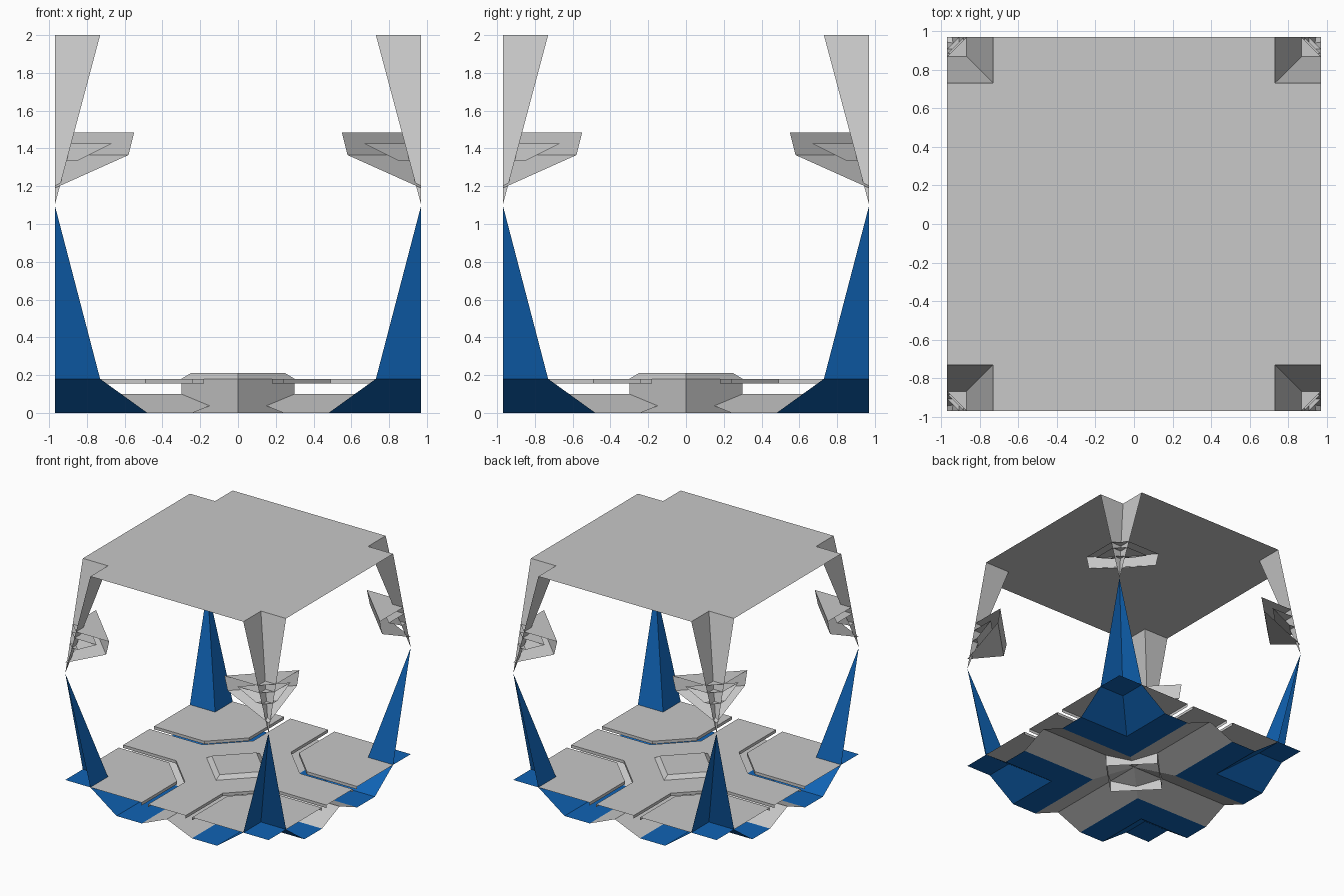
import bpy, bmesh, math
from mathutils import Matrix

cube = bpy.data.objects.get("Cube")
if cube:
    bpy.data.objects.remove(cube, do_unlink=True)


def make_material(name, color):
    mat = bpy.data.materials.new(name)
    mat.use_nodes = True
    mat.diffuse_color = color
    mat.node_tree.nodes["Principled BSDF"].inputs["Base Color"].default_value = color
    return mat


GREY = make_material("light grey", (0.58, 0.58, 0.58, 1))
BLUE = make_material("deep blue", (0.005, 0.125, 0.46, 1))

E = 0.97      # outer edge of the module
N = 0.73      # corner notch
B = 0.48      # inner foot of the corner slope
G = 0.24      # edge of the V-shaped groove
FLOOR, TIP, ROOF = 0.18, 1.1, 2.0


def build(name, mat, faces, turns=4):
    """Make one mesh from faces given in the +x +y quarter, turned around z."""
    bm = bmesh.new()
    for i in range(turns):
        turn = Matrix.Rotation(i * math.pi / 2, 3, 'Z')
        for face in faces:
            bm.faces.new([bm.verts.new(turn @ Matrix.Identity(3) @ bm_vec(p)) for p in face])
    bmesh.ops.remove_doubles(bm, verts=bm.verts, dist=0.0005)
    mesh = bpy.data.meshes.new(name)
    bm.to_mesh(mesh)
    bm.free()
    mesh.materials.append(mat)
    obj = bpy.data.objects.new(name, mesh)
    bpy.context.collection.objects.link(obj)
    return obj


def bm_vec(p):
    return Matrix.Identity(3).col[0] * p[0] + Matrix.Identity(3).col[1] * p[1] \
        + Matrix.Identity(3).col[2] * p[2]


def mirrored(faces):
    """Add the copies mirrored across the quarter's diagonal."""
    return faces + [[(y, x, z) for x, y, z in reversed(f)] for f in faces]


def flat(points, z):
    return [(x, y, z) for x, y in points]


def walls(points, z0, z1):
    """Strip of upright faces below an open line of points."""
    return [[(*a, z0), (*b, z0), (*b, z1), (*a, z1)] for a, b in zip(points, points[1:])]


def pillar(z):
    return mirrored([[(E, E, TIP), (E, N, z), (N, N, z)]])


# Roof sheet with notched corners
build("roof", GREY, [
    [(0, 0, ROOF), (E, 0, ROOF), (E, N, ROOF), (N, N, ROOF), (N, E, ROOF), (0, E, ROOF)]])

# Folded corner pillars, meeting tip to tip
build("upper_pillars", GREY, pillar(ROOF))
build("lower_pillars", BLUE, pillar(FLOOR))

# Hollow corner brackets behind the upper pillars
def span(a, b, z):
    """Two points on the outer sides, from a to the mirrored b."""
    return [(a, E, z), (E, b, z)]


def sheet(a, za, b, zb):
    return span(a, a, za) + span(b, b, zb)[::-1]


HIGH, MID = 1.485, 1.365
build("bracket_shells", GREY, [
    sheet(0.55, HIGH, 0.867, HIGH),
    sheet(0.55, HIGH, 0.58, MID),
    span(0.58, 0.58, MID) + [(E, E, 1.19)]])
build("bracket_inserts", GREY, [
    sheet(0.67, 1.425, 0.88, 1.425),
    sheet(0.67, 1.425, 0.85, 1.335),
    sheet(0.85, 1.335, 0.905, 1.335)])

# Corner floor panels with a turned-down rim along the gap
rim = [(G, E), (G, 0.49), (0.49, G), (E, G)]
build("corner_panels", GREY,
      [flat(rim + [(E, N), (N, N), (N, E)], FLOOR)] + walls(rim, 0.155, FLOOR))

# Cross-shaped walkway with a wide middle
edge = [(0.18, E), (0.18, 0.465), (0.465, 0.18), (E, 0.18)]
build("cross_walkway", GREY,
      [flat([(0, 0), (0, E)] + edge + [(E, 0)], FLOOR)] + walls(edge, 0.155, FLOOR))

# Diamond hub: raised pad above, open sleeve below
R, T = 0.3, 0.25
build("centre_pad", GREY, [
    [(R, 0, FLOOR), (0, R, FLOOR), (0, T, 0.21), (T, 0, 0.21)],
    [(0, 0, 0.21), (T, 0, 0.21), (0, T, 0.21)]])
build("hub_sleeve", GREY, walls([(R, 0), (0, R)], 0, FLOOR))

# V-shaped grooves crossing the underside
build("underside_grooves", GREY, mirrored([
    [(0, 0, 0.1), (E, 0, 0.1), (E, G, 0), (G, G, 0)]]))

# Blue underside: flat feet, slopes up to the pillars, and corner plates
build("underside_feet", BLUE, mirrored([
    [(G, G, 0), (E, G, 0), (E, B, 0), (B, B, 0)]]))
build("underside_slopes", BLUE, mirrored([
    [(B, B, 0), (E, B, 0), (E, N, FLOOR), (N, N, FLOOR)]]))
build("corner_plates", BLUE, [flat([(N, N), (E, N), (E, E), (N, E)], FLOOR)])
